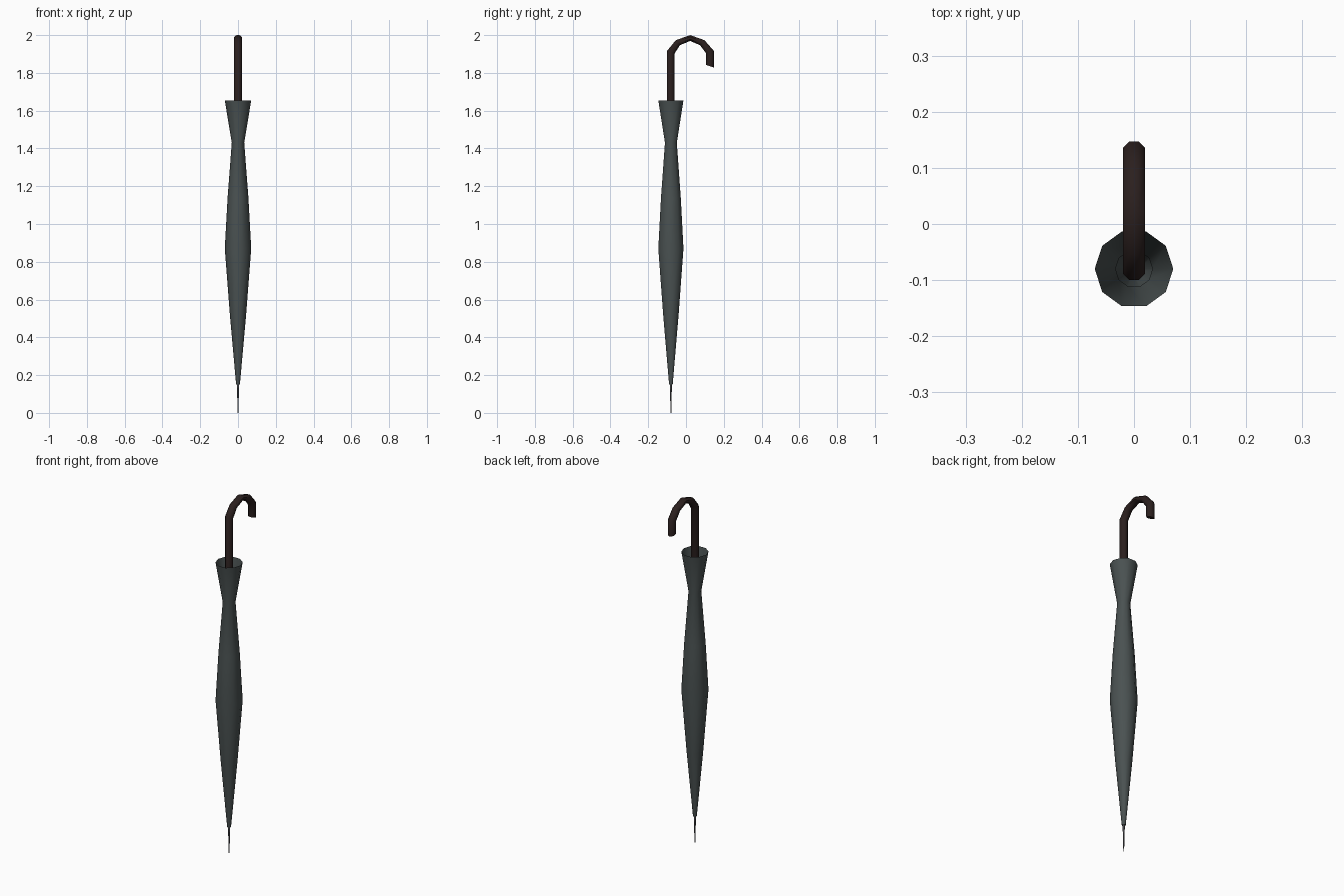
import bpy, bmesh, math
from mathutils import Vector

if "Cube" in bpy.data.objects:
    bpy.data.objects.remove(bpy.data.objects["Cube"])

AXIS_Y = -0.08  # the shaft stands off centre so the hook balances it


def material(name, rgb):
    m = bpy.data.materials.new(name)
    m.diffuse_color = (*rgb, 1)
    m.use_nodes = True
    m.node_tree.nodes["Principled BSDF"].inputs["Base Color"].default_value = m.diffuse_color
    return m


def loft(name, rings, mat, cap_start=False, cap_end=False):
    """Skin a list of closed rings of points into one smooth object."""
    bm = bmesh.new()
    loops = [[bm.verts.new(p) for p in ring] for ring in rings]
    n = len(loops[0])
    for a, b in zip(loops, loops[1:]):
        for i in range(n):
            j = (i + 1) % n
            bm.faces.new((a[i], a[j], b[j], b[i]))
    if cap_start:
        bm.faces.new(loops[0][::-1])
    if cap_end:
        bm.faces.new(loops[-1])
    me = bpy.data.meshes.new(name)
    bm.to_mesh(me)
    bm.free()
    me.materials.append(mat)
    ob = bpy.data.objects.new(name, me)
    bpy.context.collection.objects.link(ob)
    bpy.ops.object.select_all(action='DESELECT')
    bpy.context.view_layer.objects.active = ob
    ob.select_set(True)
    bpy.ops.object.shade_smooth_by_angle(angle=math.radians(50))
    return ob


def round_ring(r, z, n=10):
    return [(r * math.cos(2 * math.pi * i / n),
             AXIS_Y + r * math.sin(2 * math.pi * i / n), z) for i in range(n)]


def hook_ring(outer, inner, r=0.0215, n=8):
    """Octagon spanning an outer and an inner point of the hook outline (y, z)."""
    o, i = Vector((0, *outer)), Vector((0, *inner))
    mid, half = (o + i) / 2, (i - o) / 2 / math.cos(math.pi / n)
    ring = []
    for k in range(n):
        a = 2 * math.pi * (k + 0.5) / n
        ring.append(mid + half * math.cos(a) + Vector((-r * math.sin(a), 0, 0)))
    return ring


cloth = material("dark grey cloth", (0.068, 0.083, 0.083))
wood = material("dark brown wood", (0.024, 0.014, 0.013))
metal = material("grey metal", (0.09, 0.09, 0.10))

# Furled canopy, open at the flared top
canopy = [(0.010, 0.15), (0.043, 0.52), (0.070, 0.87), (0.055, 1.14),
          (0.033, 1.43), (0.070, 1.655)]
loft("canopy", [round_ring(r, z) for r, z in canopy], cloth, cap_start=True)

# Pointed ferrule
loft("ferrule_tip", [round_ring(0.002, 0), round_ring(0.006, 0.16)],
     metal, cap_start=True, cap_end=True)

# Shaft and hooked handle, as pairs of outer and inner outline points
hook = [((-0.10, 1.43), (-0.06, 1.43)),
        ((-0.10, 1.917), (-0.06, 1.903)),
        ((-0.054, 1.973), (-0.032, 1.947)),
        ((0.022, 2.0), (0.022, 1.969)),
        ((0.098, 1.973), (0.074, 1.947)),
        ((0.147, 1.917), (0.107, 1.903)),
        ((0.147, 1.828), (0.107, 1.842))]
loft("hooked_handle", [hook_ring(o, i) for o, i in hook], wood,
     cap_start=True, cap_end=True)
